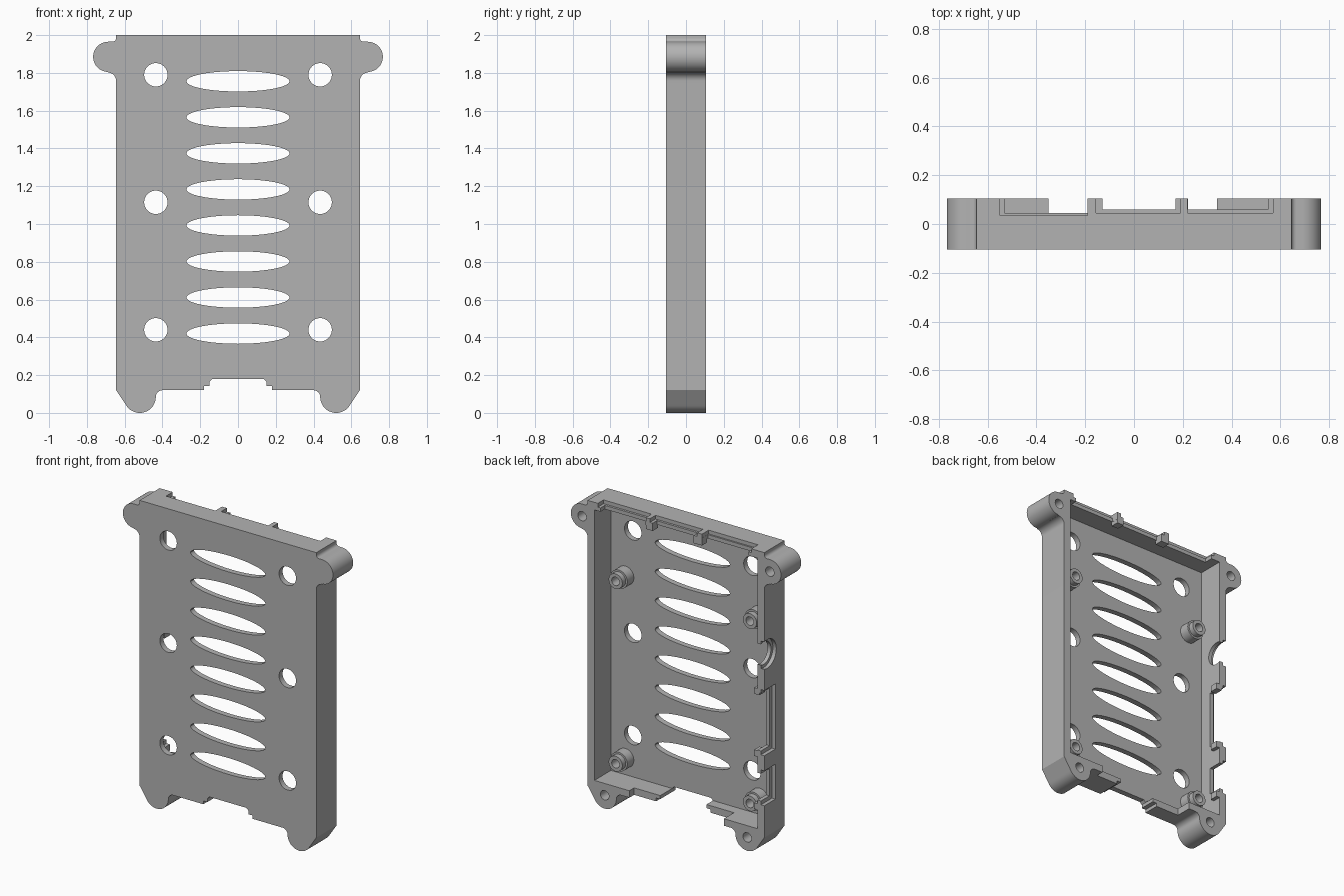
import bpy, bmesh
from math import radians, cos, sin, pi

if "Cube" in bpy.data.objects:
    bpy.data.objects.remove(bpy.data.objects["Cube"])

grey = bpy.data.materials.new("plain grey")
grey.use_nodes = True
GREY = (0.45, 0.45, 0.45, 1)
grey.diffuse_color = GREY
grey.node_tree.nodes["Principled BSDF"].inputs["Base Color"].default_value = GREY

FRONT, BACK, FLOOR = -0.105, 0.105, -0.068
CLEAR = 0.2


def make(name, bm):
    bmesh.ops.recalc_face_normals(bm, faces=bm.faces)
    mesh = bpy.data.meshes.new(name)
    bm.to_mesh(mesh)
    bm.free()
    mesh.materials.append(grey)
    ob = bpy.data.objects.new(name, mesh)
    bpy.context.collection.objects.link(ob)
    return ob


def prism(name, pts, y0, y1):
    """Extrude an x-z outline from y0 to y1."""
    bm = bmesh.new()
    face = bm.faces.new([bm.verts.new((x, y0, z)) for x, z in pts])
    ext = bmesh.ops.extrude_face_region(bm, geom=[face])
    verts = [g for g in ext["geom"] if isinstance(g, bmesh.types.BMVert)]
    bmesh.ops.translate(bm, vec=(0, y1 - y0, 0), verts=verts)
    return make(name, bm)


def box(name, x0, x1, y0, y1, z0, z1):
    return prism(name, [(x0, z0), (x1, z0), (x1, z1), (x0, z1)], y0, y1)


def arc(cx, cz, r, a0, a1, n=12):
    steps = [radians(a0 + (a1 - a0) * i / n) for i in range(n + 1)]
    return [(cx + r * cos(a), cz + r * sin(a)) for a in steps]


def ellipse(cx, cz, rx, rz, n=48):
    return [(cx + rx * cos(2 * pi * i / n), cz + rz * sin(2 * pi * i / n)) for i in range(n)]


def cut(cutter):
    mod = tray.modifiers.new("cut", "BOOLEAN")
    mod.operation, mod.solver, mod.object = "DIFFERENCE", "EXACT", cutter
    bpy.context.view_layer.objects.active = tray
    bpy.ops.object.modifier_apply(modifier=mod.name)
    bpy.data.objects.remove(cutter)


def cut_box(*dims):
    cut(box("cutter", *dims))


# Outer outline with screw ears, one half mirrored
half = [(0.645, 2.0)]
half += arc(0.665, 1.985, 0.02, 180, 270, 5)
half += arc(0.687, 1.885, 0.08, 90, -90, 20)
half += arc(0.69, 1.757, 0.045, 90, 180, 8)
half += [(0.645, 0.12)]
half += arc(0.52, 0.085, 0.085, -31, -180, 20)
half += arc(0.40, 0.085, 0.035, 0, 90, 6)
half += [(0.18, 0.12), (0.18, 0.142), (0.15, 0.142), (0.15, 0.165), (0.135, 0.18)]
tray = prism("tray", half + [(-x, z) for x, z in reversed(half)], FRONT, BACK)

# Hollow inside, open at the back
cut_box(-0.595, 0.595, FLOOR, CLEAR, 0.166, 1.95)

# Oval vents and round holes through the panel
for i in range(8):
    cut(prism("cutter", ellipse(0, 0.42 + 0.1908 * i, 0.273, 0.054), -CLEAR, 0))
for x in (-0.435, 0.435):
    for z in (0.44, 1.115, 1.79):
        cut(prism("cutter", ellipse(x, z, 0.062, 0.062, 32), -CLEAR, 0))

# Blind screw holes in the ears
for s in (-1, 1):
    for x, z in ((0.685, 1.885), (0.52, 0.088)):
        cut(prism("cutter", ellipse(s * x, z, 0.031, 0.031, 24), -0.06, CLEAR))

# Stepped recesses in the top wall: outer half, then inner half
for x0, x1, y in ((-0.55, -0.19, 0.035), (-0.155, 0.19, 0.045), (0.22, 0.57, 0.045)):
    cut_box(x0, x1, y, CLEAR, 1.975, 2.1)
for x0, x1, y in ((-0.53, -0.191, 0.046), (-0.13, 0.17, 0.06), (0.221, 0.55, 0.06)):
    cut_box(x0, x1, y, CLEAR, 1.9, 1.9751)

# Lowered bottom wall beside the notch
cut_box(0.05, 0.34, 0.055, CLEAR, 0.1, 0.2)
cut_box(-0.35, -0.05, 0.0, CLEAR, 0.1, 0.2)

# Port openings in the side wall: wide shallow outside, narrower inside
for z0, z1 in ((0.66, 1.09), (0.33, 0.56)):
    cut_box(-0.7, -0.62, -0.01, CLEAR, z0, z1)
    cut_box(-0.63, -0.55, 0.015, CLEAR, z0 + 0.025, z1 - 0.025)
for x0, x1, r in ((-0.7, -0.62, 0.095), (-0.63, -0.55, 0.075)):
    port = prism("cutter", ellipse(0, 1.32, r, r, 40), x0, x1)
    for v in port.data.vertices:
        v.co = (v.co.y, 0.075 + v.co.x, v.co.z)
    port.data.flip_normals()
    cut(port)

# Small catch tabs on the top and side walls
for x0, x1 in ((-0.19, -0.13), (0.17, 0.22)):
    box("top_tab", x0, x1, 0.05, BACK, 1.925, 1.976)
for z in (0.31, 0.66, 1.07):
    box("side_tab", -0.61, -0.57, 0.05, BACK, z - 0.02, z + 0.02)

# Hollow stepped standoffs, lathed about y
PROFILE = [(0.062, FLOOR - 0.01), (0.062, 0.0), (0.05, 0.0), (0.05, 0.035),
           (0.028, 0.035), (0.028, -0.05), (0, -0.05)]
for x in (-0.49, 0.49):
    for z in (0.277, 1.48):
        bm = bmesh.new()
        vs = [bm.verts.new((r + x, y, z)) for r, y in PROFILE]
        es = [bm.edges.new(p) for p in zip(vs, vs[1:])]
        bmesh.ops.spin(bm, geom=vs + es, cent=(x, 0, z), axis=(0, 1, 0),
                       angle=2 * pi, steps=32)
        bmesh.ops.remove_doubles(bm, verts=bm.verts, dist=0.0005)
        make("standoff", bm)

# Smooth curved surfaces, keep sharp edges
bpy.ops.object.select_all(action="DESELECT")
for ob in bpy.context.collection.objects:
    if ob.type == "MESH":
        ob.select_set(True)
bpy.context.view_layer.objects.active = tray
bpy.ops.object.shade_smooth_by_angle(angle=radians(30))
